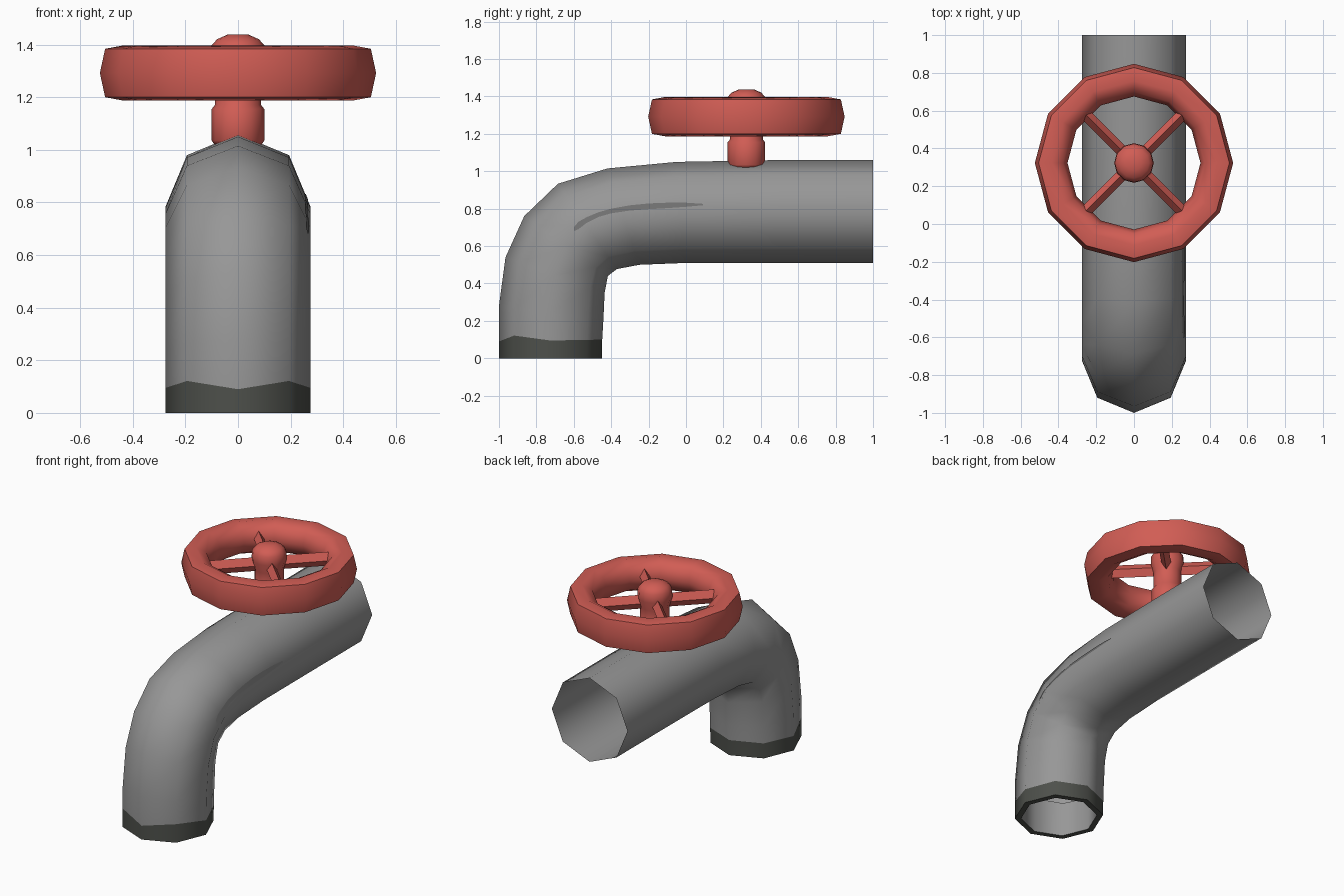
import bpy, bmesh, math
from mathutils import Vector
from mathutils.bvhtree import BVHTree

if "Cube" in bpy.data.objects:
    bpy.data.objects.remove(bpy.data.objects["Cube"])


def material(name, rgb):
    m = bpy.data.materials.new(name)
    m.diffuse_color = (*rgb, 1)
    m.use_nodes = True
    m.node_tree.nodes["Principled BSDF"].inputs["Base Color"].default_value = m.diffuse_color
    return m


GREY = material("pipe grey", (0.31, 0.31, 0.31))
DARK = material("dark mouth", (0.075, 0.08, 0.07))
STREAK = material("streak grey", (0.16, 0.16, 0.16))
RED = material("handle red", (0.64, 0.11, 0.09))


def finish(name, verts, faces, mats, rule=None, recalc=True):
    me = bpy.data.meshes.new(name)
    me.from_pydata([tuple(v) for v in verts], [], faces)
    if recalc:
        bm = bmesh.new()
        bm.from_mesh(me)
        bmesh.ops.remove_doubles(bm, verts=bm.verts, dist=1e-5)
        bmesh.ops.recalc_face_normals(bm, faces=bm.faces)
        bm.to_mesh(me)
        bm.free()
    for m in mats:
        me.materials.append(m)
    if rule:
        for p in me.polygons:
            p.material_index = rule(p)
    ob = bpy.data.objects.new(name, me)
    bpy.context.collection.objects.link(ob)
    bpy.ops.object.select_all(action='DESELECT')
    ob.select_set(True)
    bpy.context.view_layer.objects.active = ob
    bpy.ops.object.shade_smooth_by_angle(angle=math.radians(60))
    return ob


def bridge(rings, n, closed=False):
    # quads between successive rings of n points
    return [(i % rings * n + j, i % rings * n + (j + 1) % n,
             (i + 1) % rings * n + (j + 1) % n, (i + 1) % rings * n + j)
            for i in range(rings if closed else rings - 1) for j in range(n)]


def lathe(name, profile, n, centre, closed=False):
    verts = [(centre[0] + r * math.cos(2 * math.pi * j / n),
              centre[1] + r * math.sin(2 * math.pi * j / n), z)
             for r, z in profile for j in range(n)]
    return finish(name, verts, bridge(len(profile), n, closed), [RED])


# Octagonal bent pipe: outer (y, z) and inner-bend (y, z) of each ring
RINGS = [((-1, 0), (-.45, 0)), ((-1, .09), (-.448, .10)), ((-1, .28), (-.442, .20)),
         ((-.965, .54), (-.435, .35)), ((-.865, .76), (-.418, .44)),
         ((-.685, .933), (-.37, .477)), ((-.42, 1.015), (-.25, .50)),
         ((-.05, 1.05), (0, .51)), ((.5, 1.06), (.5, .51)), ((1, 1.06), (1, .51))]


def ring(outer, inner, scale=1.0):
    o, i = Vector((0, *outer)), Vector((0, *inner))
    mid, half = (o + i) / 2, (o - i) / 2 * scale
    return [mid + half * math.cos(k * math.pi / 4)
            + Vector((.275 * scale * math.sin(k * math.pi / 4), 0, 0)) for k in range(8)]


# inner lining of the mouth, the rim, then the outside
verts = ring((-1, .24), (-.445, .2), .86) + ring(*RINGS[0], .86)
for r in RINGS:
    verts += ring(*r)
# uneven edge of the dark mouth
for k in (1, 7):
    verts[24 + k].z += .03
pipe = finish("pipe", verts, bridge(len(RINGS) + 2, 8), [GREY, DARK],
              lambda p: 1 if 8 <= p.index < 24 else 0, recalc=False)
# make the outside face outward
bm = bmesh.new()
bm.from_mesh(pipe.data)
bm.faces.ensure_lookup_table()
f = bm.faces[-8]
if f.normal.dot(f.calc_center_median() - Vector((0, .75, .785))) < 0:
    bmesh.ops.reverse_faces(bm, faces=bm.faces)
bm.to_mesh(pipe.data)
tree = BVHTree.FromBMesh(bm)
bm.free()

# Thin streak laid on the right side of the pipe: y, lower z, upper z
EDGE = [(-.6, .68, .70), (-.575, .69, .73), (-.53, .725, .755), (-.47, .755, .78),
        (-.4, .775, .80), (-.3, .79, .818), (-.2, .797, .828), (-.1, .803, .832),
        (0, .81, .832), (.09, .818, .826)]
verts = []
for y, lo, hi in EDGE:
    for z in (lo, hi):
        hit = tree.ray_cast(Vector((1, y, z)), Vector((-1, 0, 0)))[0]
        verts.append(hit + Vector((.004, 0, 0)))
finish("side_streak", verts, [(2 * i, 2 * i + 2, 2 * i + 3, 2 * i + 1)
                              for i in range(len(EDGE) - 1)], [STREAK], recalc=False)

# Hand wheel rim, stem with rounded cap
CENTRE = (0, .323)
lathe("wheel_rim", [(.525, 1.292), (.505, 1.384), (.435, 1.397), (.375, 1.365),
                    (.352, 1.292), (.375, 1.22), (.435, 1.187), (.505, 1.2)],
      12, CENTRE, closed=True)
lathe("stem", [(0, 1.0), (.09, 1.02), (.1, 1.035), (.1, 1.155), (.088, 1.17),
               (.088, 1.28), (.105, 1.34), (.102, 1.395), (.08, 1.42),
               (.04, 1.438), (0, 1.438)], 12, CENTRE)

# Four diagonal ridged spokes
for s in range(4):
    a = math.pi / 4 + s * math.pi / 2
    d, side = Vector((math.cos(a), math.sin(a), 0)), Vector((-math.sin(a), math.cos(a), 0))
    verts = [Vector((*CENTRE, 1.31)) + d * r + side * u + Vector((0, 0, w))
             for r in (.05, .39) for u, w in ((.03, 0), (0, .045), (-.03, 0), (0, -.045))]
    finish(f"spoke_{s + 1}", verts, bridge(2, 4) + [(0, 1, 2, 3), (7, 6, 5, 4)], [RED])
